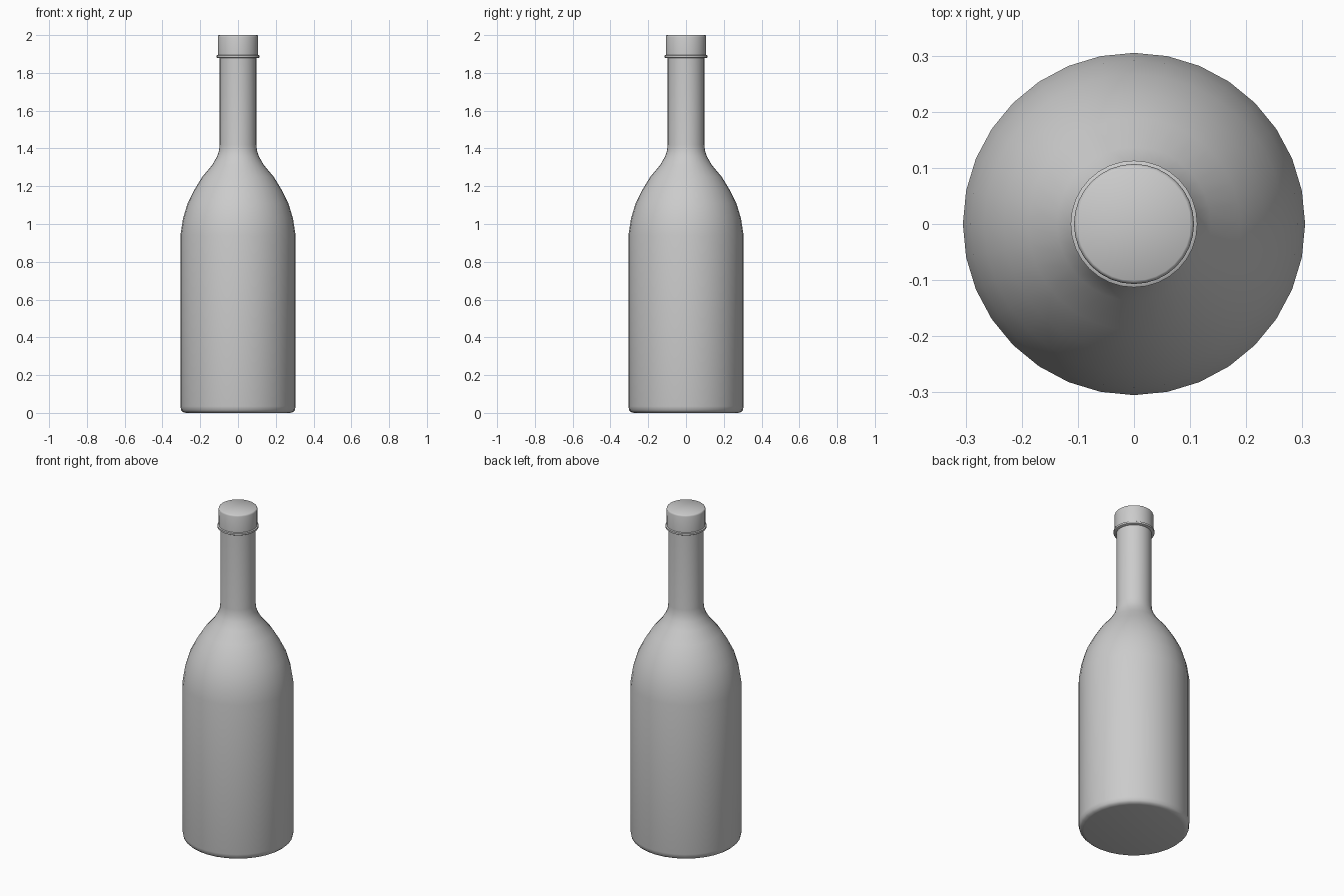
import bpy
import bmesh
import math

SIDES = 32

cube = bpy.data.objects.get("Cube")
if cube:
    bpy.data.objects.remove(cube, do_unlink=True)


def make_material(name, colour):
    mat = bpy.data.materials.new(name)
    mat.use_nodes = True
    mat.diffuse_color = colour
    mat.node_tree.nodes["Principled BSDF"].inputs["Base Color"].default_value = colour
    return mat


def lathe(name, profile, mat, smooth_angle=40):
    """Spin an (radius, height) profile around z and close both ends."""
    bm = bmesh.new()
    rings = []
    for radius, height in profile:
        ring = []
        for i in range(SIDES):
            a = math.tau * i / SIDES
            ring.append(bm.verts.new((radius * math.cos(a), radius * math.sin(a), height)))
        rings.append(ring)
    for low, high in zip(rings, rings[1:]):
        for i in range(SIDES):
            j = (i + 1) % SIDES
            bm.faces.new((low[i], low[j], high[j], high[i]))
    bm.faces.new(rings[0][::-1])
    bm.faces.new(rings[-1])
    mesh = bpy.data.meshes.new(name)
    bm.to_mesh(mesh)
    bm.free()
    mesh.materials.append(mat)
    obj = bpy.data.objects.new(name, mesh)
    bpy.context.collection.objects.link(obj)
    bpy.ops.object.select_all(action="DESELECT")
    obj.select_set(True)
    bpy.context.view_layer.objects.active = obj
    bpy.ops.object.shade_smooth_by_angle(angle=math.radians(smooth_angle))
    return obj


grey = make_material("plain_grey", (0.6, 0.6, 0.6, 1))

# Body, shoulder and neck in one smooth profile
lathe("bottle_body", [
    (0.275, 0.0), (0.291, 0.004), (0.301, 0.014), (0.305, 0.035),
    (0.305, 0.94), (0.291, 1.03), (0.267, 1.11), (0.232, 1.18),
    (0.189, 1.25), (0.137, 1.312), (0.112, 1.355), (0.101, 1.385),
    (0.097, 1.42), (0.097, 1.885),
], grey)

# Thin collar under the cap
lathe("neck_ring", [
    (0.108, 1.878), (0.113, 1.881), (0.113, 1.892), (0.108, 1.895),
], grey)

# Cap with a softened top edge
lathe("cap", [
    (0.106, 1.89), (0.107, 1.99), (0.105, 1.997), (0.101, 2.0),
], grey)
